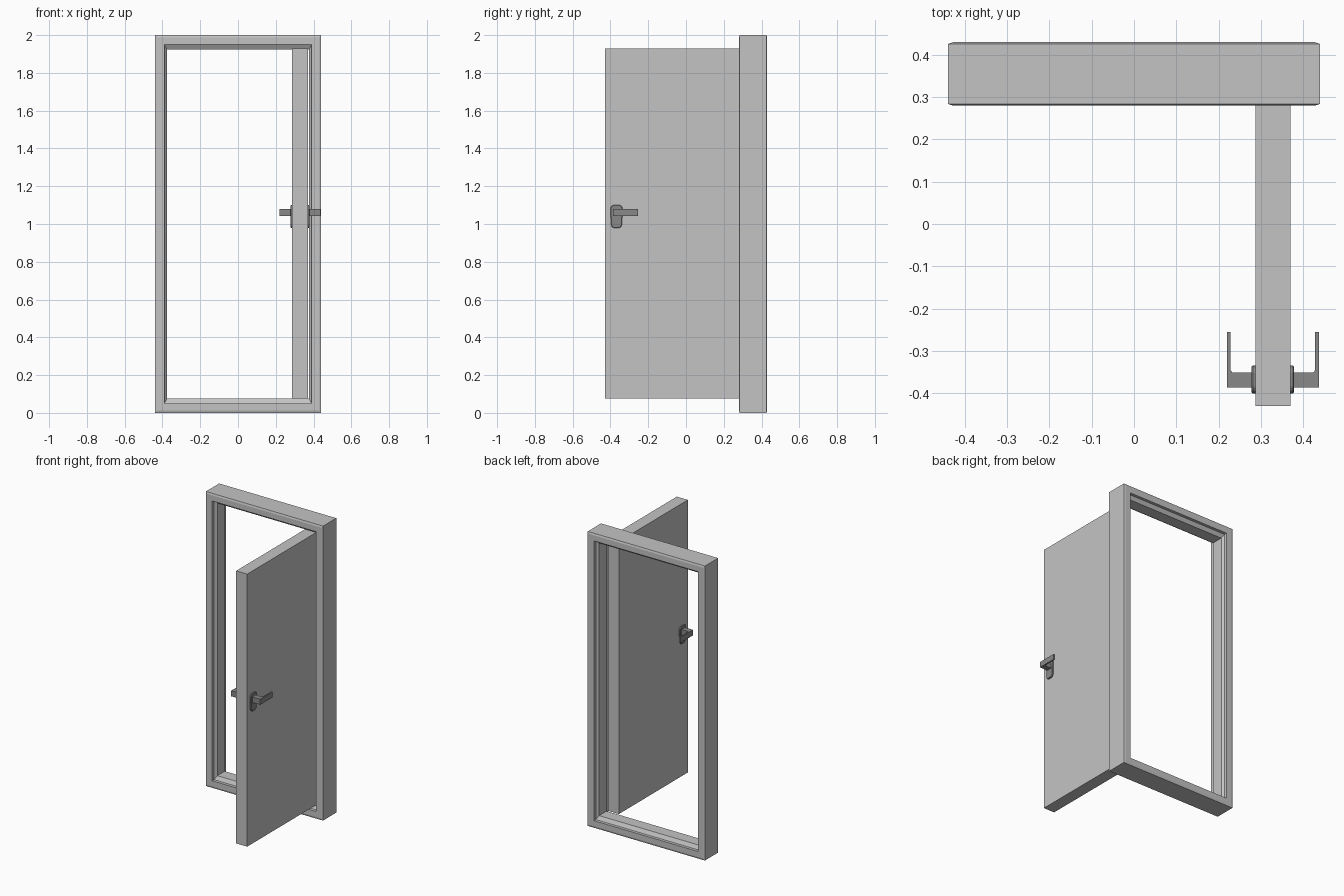
import bpy, bmesh
from mathutils import Matrix

cube = bpy.data.objects.get("Cube")
if cube:
    bpy.data.objects.remove(cube, do_unlink=True)


def material(name, value):
    m = bpy.data.materials.new(name)
    m.use_nodes = True
    colour = (value, value, value, 1)
    m.diffuse_color = colour
    m.node_tree.nodes["Principled BSDF"].inputs["Base Color"].default_value = colour
    return m


light_grey = material("light grey", 0.55)
dark_grey = material("dark grey", 0.25)


def finish(name, bm, mat):
    bmesh.ops.recalc_face_normals(bm, faces=bm.faces)
    mesh = bpy.data.meshes.new(name)
    bm.to_mesh(mesh)
    bm.free()
    mesh.materials.append(mat)
    obj = bpy.data.objects.new(name, mesh)
    bpy.context.collection.objects.link(obj)
    return obj


def box(name, x, y, z, mat):
    bm = bmesh.new()
    bmesh.ops.create_cube(bm, size=1)
    for v in bm.verts:
        v.co = [lo + (c + 0.5) * (hi - lo) for c, (lo, hi) in zip(v.co, (x, y, z))]
    return finish(name, bm, mat)


def prism(name, outline, x0, x1, mat, plane):
    """Extrude a 2D outline; plane maps (a, b, depth) to a 3D point."""
    bm = bmesh.new()
    face = bm.faces.new([bm.verts.new(plane(a, b, x0)) for a, b in outline])
    ext = bmesh.ops.extrude_face_region(bm, geom=[face])
    shift = [q - p for p, q in zip(plane(0, 0, x0), plane(0, 0, x1))]
    bmesh.ops.translate(bm, vec=shift,
                        verts=[g for g in ext["geom"] if isinstance(g, bmesh.types.BMVert)])
    return finish(name, bm, mat)


# Door frame: half profile (inset in x, inset in z, y), mirrored front to back
# and carried round four mitred corners, with a sloped stop in the middle
MID = 0.355
half = [(0, 0, 0.284), (0.012, 0.012, 0.28), (0.05, 0.05, 0.28),
        (0.05, 0.05, 0.30), (0.064, 0.075, 0.315)]
profile = half + [(a, b, 2 * MID - y) for a, b, y in reversed(half)]
bm = bmesh.new()
rings = []
for sx, top in ((-1, 0), (1, 0), (1, 1), (-1, 1)):
    rings.append([bm.verts.new((sx * (0.44 - a), y, 2 - b if top else b))
                  for a, b, y in profile])
n = len(profile)
for i in range(4):
    r, s = rings[i], rings[(i + 1) % 4]
    for j in range(n):
        k = (j + 1) % n
        bm.faces.new((r[j], r[k], s[k], s[j]))
finish("door_frame", bm, light_grey)

# Open door leaf
box("door_leaf", (0.287, 0.37), (-0.43, 0.31), (0.077, 1.928), light_grey)

# Handles on both faces of the leaf
CENTRE = 0.3285
rosette = [(0.018, 1.10), (0.028, 1.094), (0.033, 1.08), (0.033, 1.055),
           (0.03, 1.03), (0.03, 1.0), (0.025, 0.986), (0.015, 0.979)]
rosette += [(-a, z) for a, z in reversed(rosette)]
lever = [(-0.387, 0.03), (-0.387, 0.109), (-0.255, 0.109), (-0.255, 0.1),
         (-0.346, 0.1), (-0.351, 0.096), (-0.351, 0.03)]
for side, name in ((1, "left"), (-1, "right")):
    plate = prism(name + "_handle_plate", rosette, 0.035, 0.0505, dark_grey,
                  lambda a, z, d: (CENTRE + side * d, a - 0.368, z))
    rim = plate.modifiers.new("rim", "BEVEL")
    rim.width = 0.003
    rim.segments = 1
    prism(name + "_handle_lever", lever, 1.042, 1.08, dark_grey,
          lambda y, d, z: (CENTRE + side * d, y, z))
